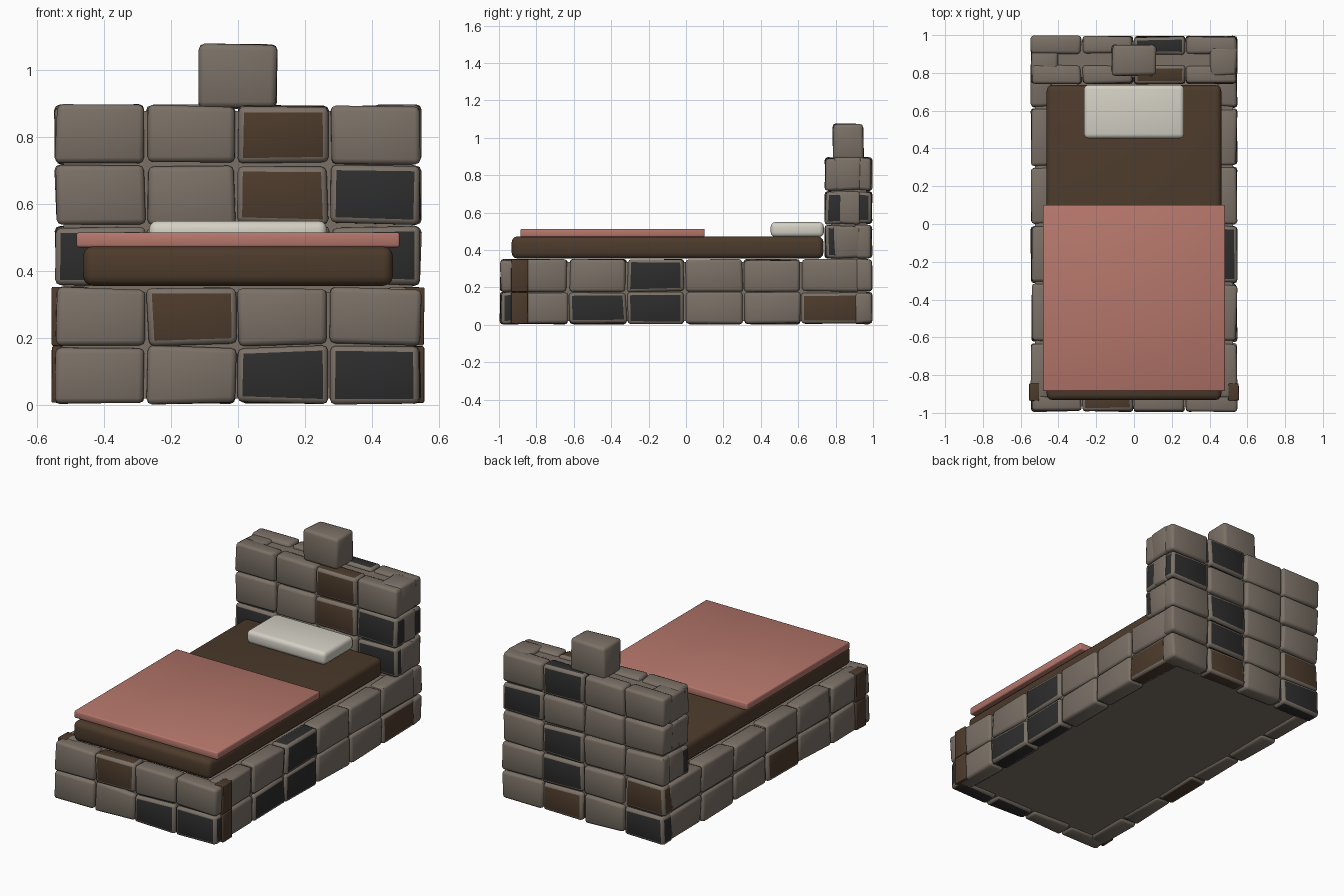
import bpy, bmesh, math, random
from mathutils import Vector

random.seed(4)
if "Cube" in bpy.data.objects:
    bpy.data.objects.remove(bpy.data.objects["Cube"], do_unlink=True)


def material(name, srgb):
    rgba = [((c + 0.055) / 1.055) ** 2.4 for c in srgb] + [1]
    m = bpy.data.materials.new(name)
    m.use_nodes = True
    m.diffuse_color = rgba
    bsdf = next(n for n in m.node_tree.nodes if n.type == 'BSDF_PRINCIPLED')
    bsdf.inputs["Base Color"].default_value = rgba
    bsdf.inputs["Roughness"].default_value = 0.8
    return m


STONE = material("warm grey stone", (0.48, 0.44, 0.40))
COAL = material("charcoal stone", (0.175, 0.175, 0.175))
WOOD = material("dark brown", (0.30, 0.23, 0.17))
RED = material("dusty red cloth", (0.71, 0.465, 0.42))
LINEN = material("off white linen", (0.83, 0.815, 0.77))
SLOTS = {"S": 0, "C": 1, "W": 2}


def make(name, boxes, mats, bevel=0.016, jitter=0.0, segments=2):
    """One object from bevelled boxes given as (x span, y span, z span, slot)."""
    bm = bmesh.new()
    for xs, ys, zs, slot in boxes:
        spans = (xs, ys, zs)
        mid = Vector([(a + b) / 2 for a, b in spans])
        size = Vector([b - a for a, b in spans])
        verts = bmesh.ops.create_cube(bm, size=1)["verts"]
        for v in verts:
            v.co = v.co * size + mid
            v.co += Vector([random.uniform(-jitter, jitter) for _ in range(3)])
        for f in {f for v in verts for f in v.link_faces}:
            f.material_index = slot
    if bevel:
        bmesh.ops.bevel(bm, geom=bm.edges[:], offset=bevel, segments=segments,
                        profile=0.5, affect='EDGES', clamp_overlap=True)
    me = bpy.data.meshes.new(name)
    bm.to_mesh(me)
    bm.free()
    for m in mats:
        me.materials.append(m)
    ob = bpy.data.objects.new(name, me)
    bpy.context.collection.objects.link(ob)
    bpy.ops.object.select_all(action='DESELECT')
    ob.select_set(True)
    bpy.context.view_layer.objects.active = ob
    bpy.ops.object.shade_smooth_by_angle(angle=math.radians(50))
    return ob


def bricks(name, boxes):
    return make(name, boxes, (STONE, COAL, WOOD), jitter=0.006)


# Brick courses from the ground up, and columns across the width and the length
ROWS = [(0.007, 0.173), (0.18, 0.348), (0.36, 0.53), (0.54, 0.712), (0.72, 0.892)]
COLS = [(-0.543, -0.28), (-0.27, -0.008), (0.002, 0.268), (0.276, 0.543)]
LENGTHS = [(-0.92, -0.635), (-0.62, -0.32), (-0.31, -0.01),
           (0, 0.30), (0.31, 0.61), (0.62, 0.93)]


def cross_wall(name, ys, courses, first=0):
    bricks(name, [(x, ys, ROWS[first + r], SLOTS[c])
                  for r, codes in enumerate(courses)
                  for x, c in zip(COLS, codes)])


def side_wall(name, side, courses):
    xs = sorted((side * 0.44, side * 0.543))
    bricks(name, [(xs, y, ROWS[r], SLOTS[c])
                  for r, codes in enumerate(courses)
                  for y, c in zip(LENGTHS, codes)])


# Solid cores that close the joints between bricks
make("base_core", [((-0.525, 0.525), (-0.965, 0.965), (0.02, 0.335), 0)], [STONE], 0)
make("headboard_core", [((-0.52, 0.52), (0.775, 0.965), (0.33, 0.876), 0)], [STONE], 0)

# Walls: codes run from -x to +x, or from front to back
cross_wall("front_wall", (-0.992, -0.89), ["SSCC", "SWSS"])
cross_wall("back_wall", (0.90, 0.992),
           ["CSWS", "WSCS", "SSCS", "SSSC", "SSCS"])
cross_wall("headboard_front", (0.745, 0.84), ["CSSC", "SSWC", "SSWS"], 2)
side_wall("left_wall", 1, ["SCCSSW", "SSCSSS"])
side_wall("right_wall", -1, ["SSWSSS", "SSSSSS"])

# Headboard end bricks and the loose block on top
for side, label in ((1, "left"), (-1, "right")):
    xs = sorted((side * 0.40, side * 0.543))
    bricks(label + "_headboard_end", [(xs, (0.785, 0.935), z, 0) for z in ROWS[2:]])
    post = sorted((side * 0.50, side * 0.555))
    make(label + "_corner_post",
         [(post, (-0.935, -0.845), z, 0) for z in ((0.008, 0.175), (0.178, 0.352))],
         [WOOD], 0.004, 0.002)
top = make("top_block", [((-0.115, 0.115), (0.785, 0.948), (0.885, 1.075), 0)],
           [STONE], 0.018, 0.005)

# Bedding
make("mattress", [((-0.462, 0.462), (-0.932, 0.735), (0.355, 0.473), 0)],
     [WOOD], 0.03, segments=3)
make("blanket", [((-0.482, 0.482), (-0.885, 0.10), (0.470, 0.514), 0)], [RED], 0.007)
make("pillow", [((-0.265, 0.265), (0.453, 0.737), (0.470, 0.549), 0)],
     [LINEN], 0.024, segments=3)
